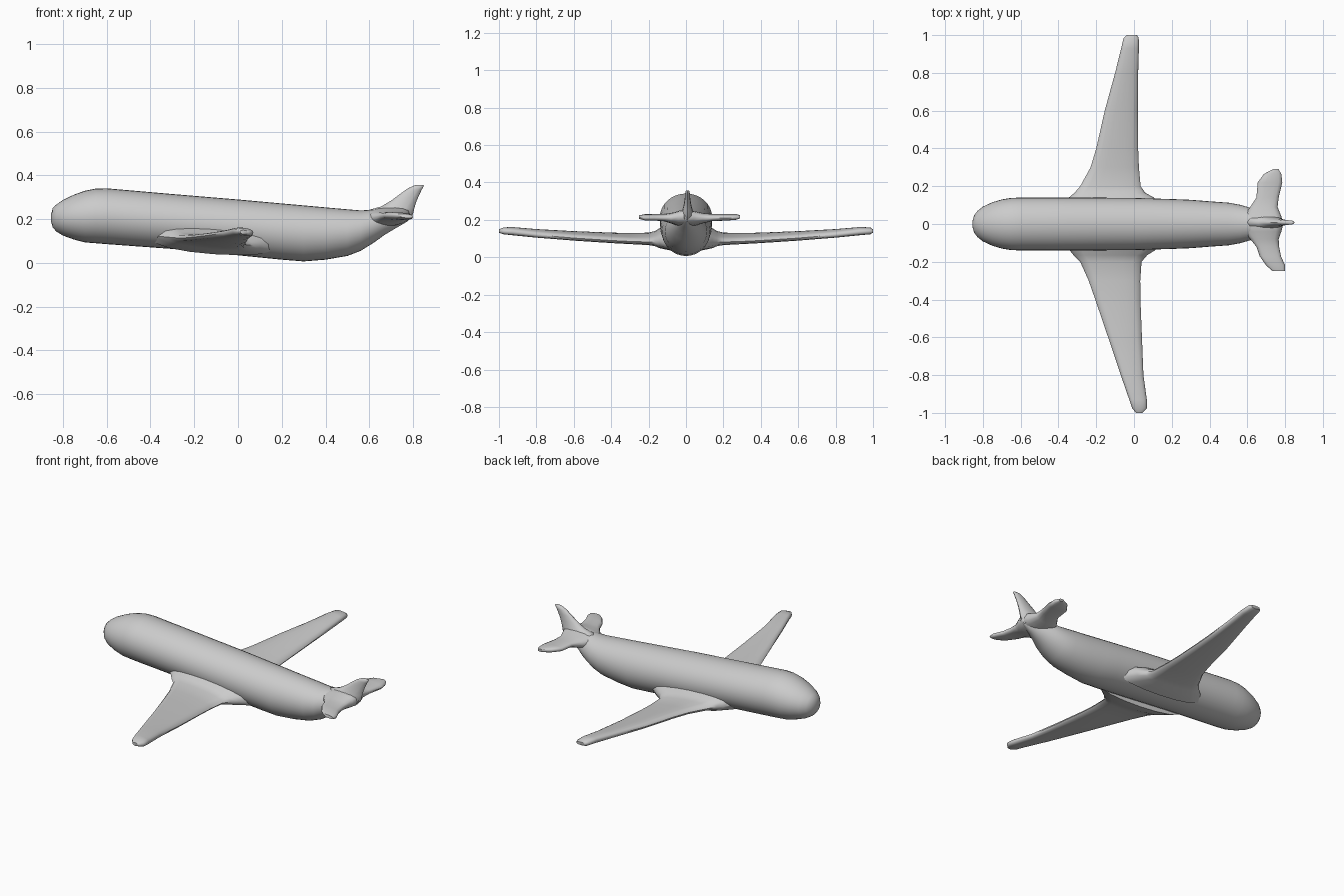
import bpy, math

grey = bpy.data.materials.new("light_grey")
grey.diffuse_color = (0.6, 0.6, 0.6, 1)


def loft(name, rings, angle=50):
    """Skin a list of equal-length point rings and cap both ends."""
    n = len(rings[0])
    verts = [p for ring in rings for p in ring]
    faces = [tuple(range(n)), tuple(range(len(verts) - n, len(verts)))]
    for r in range(len(rings) - 1):
        for i in range(n):
            j = (i + 1) % n
            faces.append((r * n + i, r * n + j, (r + 1) * n + j, (r + 1) * n + i))
    mesh = bpy.data.meshes.new(name)
    mesh.from_pydata(verts, [], faces)
    mesh.materials.append(grey)
    obj = bpy.data.objects.new(name, mesh)
    bpy.context.collection.objects.link(obj)
    bpy.ops.object.select_all(action='DESELECT')
    obj.select_set(True)
    bpy.context.view_layer.objects.active = obj
    bpy.ops.object.mode_set(mode='EDIT')
    bpy.ops.mesh.select_all(action='SELECT')
    bpy.ops.mesh.normals_make_consistent(inside=False)
    bpy.ops.object.mode_set(mode='OBJECT')
    bpy.ops.object.shade_smooth_by_angle(angle=math.radians(angle))
    return obj


def oval(n):
    return [(math.cos(2 * math.pi * i / n), math.sin(2 * math.pi * i / n)) for i in range(n)]


def body_ring(x, low, high, half):
    mid, tall = (low + high) / 2, (high - low) / 2
    return [(x, half * c, mid + tall * s) for c, s in oval(32)]


def blade_ring(y, x0, x1, z0, z1, thick):
    """Flattened section running from the leading edge (x0, z0) to the trailing edge (x1, z1)."""
    ring = []
    for c, s in oval(16):
        t = (1 + c) / 2
        bulge = math.copysign(abs(s) ** 0.7, s) * thick / 2
        ring.append((x0 + (x1 - x0) * t, y, z0 + (z1 - z0) * t + bulge))
    return ring


# Fuselage: x, bottom, top, half width
loft("fuselage", [body_ring(*s) for s in [
    (-0.855, 0.19, 0.22, 0.015), (-0.847, 0.163, 0.25, 0.045), (-0.83, 0.143, 0.267, 0.068),
    (-0.80, 0.125, 0.288, 0.092), (-0.75, 0.107, 0.312, 0.115), (-0.70, 0.094, 0.33, 0.13),
    (-0.65, 0.09, 0.34, 0.138), (-0.60, 0.086, 0.341, 0.14), (-0.30, 0.064, 0.315, 0.14),
    (0.0, 0.035, 0.29, 0.138), (0.20, 0.015, 0.272, 0.132), (0.30, 0.007, 0.263, 0.128),
    (0.40, 0.015, 0.254, 0.12), (0.50, 0.032, 0.245, 0.113), (0.56, 0.055, 0.24, 0.102),
    (0.62, 0.092, 0.243, 0.085), (0.67, 0.128, 0.25, 0.062), (0.72, 0.158, 0.258, 0.04),
    (0.77, 0.187, 0.25, 0.02), (0.79, 0.205, 0.235, 0.008)]])

# Wings, flared at the root: y, leading x, trailing x, leading z, trailing z, thickness
loft("left_wing", [blade_ring(*s) for s in [
    (0.08, -0.40, 0.18, 0.125, 0.085, 0.13), (0.14, -0.345, 0.105, 0.12, 0.085, 0.10),
    (0.165, -0.315, 0.06, 0.118, 0.082, 0.072), (0.20, -0.285, 0.035, 0.115, 0.082, 0.055),
    (0.30, -0.23, 0.026, 0.115, 0.085, 0.048), (0.40, -0.20, 0.022, 0.118, 0.09, 0.046),
    (0.60, -0.155, 0.02, 0.126, 0.103, 0.044), (0.80, -0.10, 0.022, 0.136, 0.12, 0.042),
    (0.93, -0.068, 0.026, 0.145, 0.135, 0.042), (0.985, -0.055, 0.025, 0.145, 0.138, 0.036),
    (1.0, -0.04, 0.015, 0.142, 0.139, 0.018)]])
loft("right_wing", [blade_ring(*s) for s in [
    (-0.08, -0.40, 0.18, 0.125, 0.085, 0.13), (-0.14, -0.34, 0.11, 0.12, 0.085, 0.10),
    (-0.165, -0.32, 0.07, 0.118, 0.082, 0.072), (-0.20, -0.285, 0.04, 0.115, 0.082, 0.055),
    (-0.30, -0.24, 0.033, 0.115, 0.085, 0.048), (-0.40, -0.205, 0.034, 0.118, 0.09, 0.046),
    (-0.60, -0.137, 0.042, 0.126, 0.103, 0.044), (-0.80, -0.07, 0.05, 0.136, 0.12, 0.042),
    (-0.93, -0.025, 0.068, 0.145, 0.135, 0.042), (-0.975, -0.01, 0.07, 0.145, 0.138, 0.036),
    (-1.0, 0.01, 0.045, 0.142, 0.139, 0.018)]])

# Tailplane
loft("tailplane", [blade_ring(*s) for s in [
    (-0.25, 0.735, 0.80, 0.218, 0.212, 0.018), (-0.22, 0.70, 0.80, 0.218, 0.21, 0.032),
    (-0.17, 0.665, 0.778, 0.218, 0.21, 0.034), (-0.12, 0.648, 0.768, 0.215, 0.21, 0.038),
    (-0.08, 0.615, 0.766, 0.208, 0.21, 0.055), (-0.04, 0.58, 0.78, 0.20, 0.215, 0.08),
    (0.0, 0.56, 0.79, 0.20, 0.22, 0.09), (0.04, 0.58, 0.78, 0.20, 0.215, 0.08),
    (0.09, 0.615, 0.76, 0.208, 0.21, 0.055), (0.14, 0.648, 0.766, 0.215, 0.21, 0.038),
    (0.22, 0.655, 0.785, 0.218, 0.21, 0.034), (0.265, 0.688, 0.78, 0.22, 0.212, 0.03),
    (0.29, 0.735, 0.765, 0.218, 0.214, 0.016)]])


def fin_ring(z0, x0, z1, x1, thick):
    ring = []
    for c, s in oval(12):
        t = (1 + c) / 2
        ring.append((x0 + (x1 - x0) * t, 0.008 + s * thick / 2, z0 + (z1 - z0) * t))
    return ring


# Swept fin: leading z, leading x, trailing z, trailing x, thickness
loft("tail_fin", [fin_ring(*s) for s in [
    (0.20, 0.58, 0.19, 0.775, 0.08), (0.243, 0.60, 0.222, 0.80, 0.075),
    (0.258, 0.655, 0.25, 0.806, 0.055), (0.285, 0.70, 0.28, 0.815, 0.04),
    (0.315, 0.74, 0.31, 0.828, 0.03), (0.34, 0.775, 0.335, 0.84, 0.026),
    (0.352, 0.80, 0.353, 0.85, 0.022), (0.356, 0.815, 0.357, 0.848, 0.012)]])
